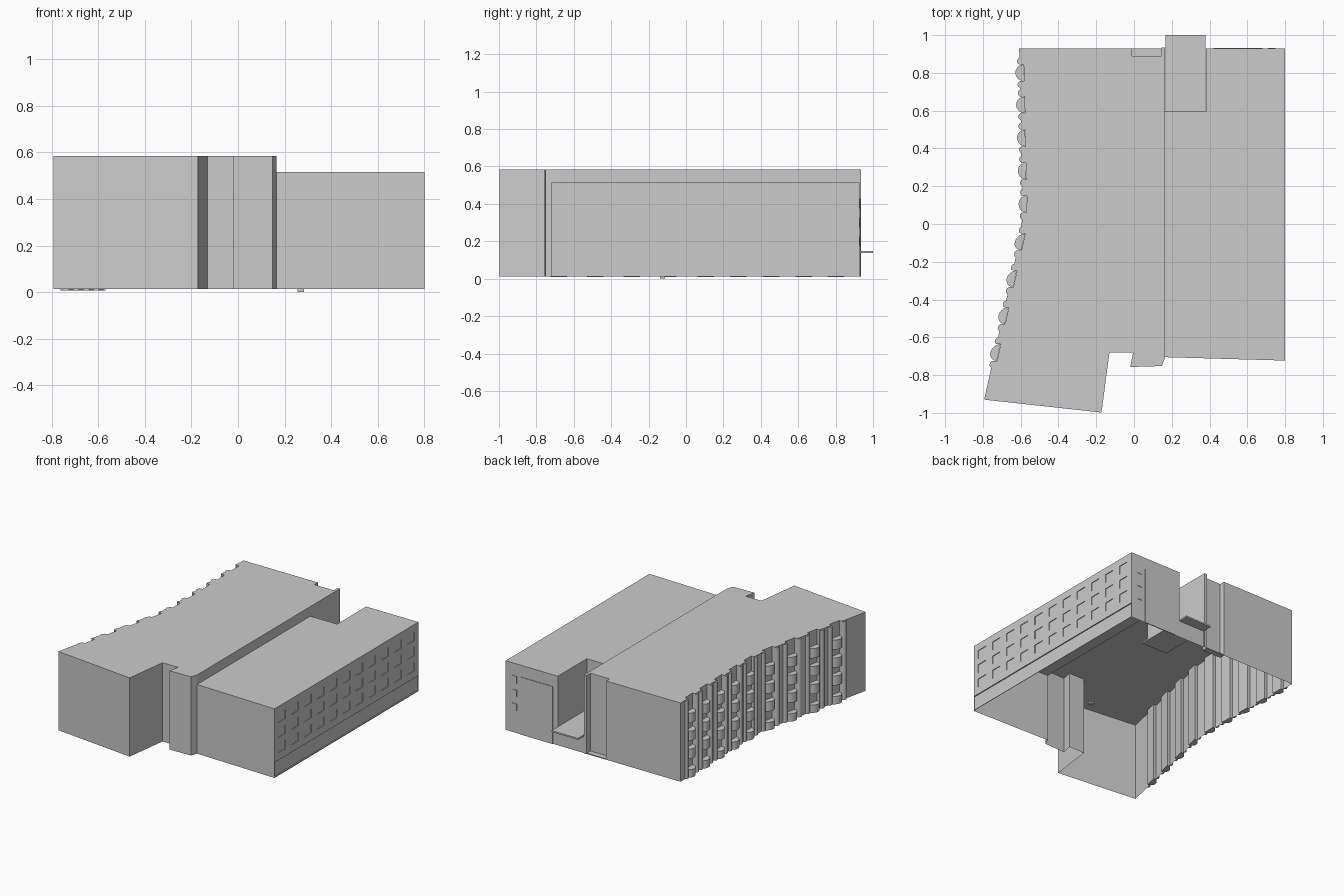
import bpy, bmesh, math

if "Cube" in bpy.data.objects:
    bpy.data.objects.remove(bpy.data.objects["Cube"])

BASE, TOP, LOW = 0.013, 0.585, 0.515


def make(name, bm):
    bmesh.ops.remove_doubles(bm, verts=bm.verts, dist=1e-5)
    bmesh.ops.recalc_face_normals(bm, faces=bm.faces)
    me = bpy.data.meshes.new(name)
    bm.to_mesh(me)
    bm.free()
    ob = bpy.data.objects.new(name, me)
    bpy.context.collection.objects.link(ob)
    return ob


def face(bm, pts):
    return bm.faces.new([bm.verts.new(p) for p in pts])


def wall(bm, p, q, z0, z1):
    return face(bm, [(*p, z0), (*q, z0), (*q, z1), (*p, z1)])


def prism(bm, pts, z0, z1):
    face(bm, [(*p, z0) for p in pts])
    face(bm, [(*p, z1) for p in pts])
    for p, q in zip(pts, pts[1:] + pts[:1]):
        wall(bm, p, q, z0, z1)


def box(bm, x0, x1, y0, y1, z0, z1):
    prism(bm, [(x0, y0), (x1, y0), (x1, y1), (x0, y1)], z0, z1)


# bent line of the west facade
EDGE = [(0.93, -0.608), (0.1, -0.588), (-0.05, -0.598), (-0.93, -0.793)]


def edge_x(y):
    for (ya, xa), (yb, xb) in zip(EDGE, EDGE[1:]):
        if y >= yb:
            return xa + (xb - xa) * (ya - y) / (ya - yb)
    return EDGE[-1][1]


BAYS = [0.80, 0.63, 0.455, 0.28, 0.105, -0.095, -0.29, -0.485, -0.68]
HALF = 0.044

# tall wing: hollow shell, footprint with bay recesses and entrance notches
west = [(-0.608, 0.93)]
for y in BAYS:
    for dy, dx in ((HALF, 0), (HALF, 0.022), (-HALF, 0.022), (-HALF, 0)):
        west.append((edge_x(y + dy) + dx, y + dy))
west.append((-0.793, -0.93))
outline = west + [(-0.172, -0.998), (-0.13, -0.68), (-0.005, -0.68), (-0.02, -0.757),
                  (0.148, -0.752), (0.165, -0.705), (0.165, 0.595), (0.165, 0.935),
                  (0.145, 0.935), (0.145, 0.89), (-0.01, 0.89), (-0.01, 0.93)]
bm = bmesh.new()
face(bm, [(*p, TOP) for p in outline])
for p, q in zip(outline, outline[1:] + outline[:1]):
    z0 = BASE
    if p[0] == q[0] == 0.165:
        z0 = LOW if q[1] < 0.6 else 0.145
    wall(bm, p, q, z0, TOP)
make("tall_wing", bm)

# rear recess threshold
bm = bmesh.new()
box(bm, -0.01, 0.145, 0.89, 0.93, BASE, 0.02)
make("rear_threshold", bm)

# lower wing: hollow shell with a loading slot at the rear
bm = bmesh.new()
face(bm, [(x, y, LOW) for x, y in ((0.165, -0.705), (0.8, -0.723), (0.8, 0.928),
                                   (0.38, 0.928), (0.38, 0.595), (0.165, 0.595))])
wall(bm, (0.165, -0.705), (0.8, -0.723), BASE, LOW)
wall(bm, (0.8, 0.928), (0.38, 0.928), BASE, LOW)
wall(bm, (0.38, 0.928), (0.38, 0.595), 0.145, LOW)
wall(bm, (0.38, 0.595), (0.165, 0.595), 0.145, LOW)
wall(bm, (0.38, 0.928), (0.165, 0.928), BASE, 0.145)
make("low_wing", bm)

# east facade: wall grid with recessed windows and a recessed ground strip
COLS, STEP = 11, 0.148
ys, zs = [-0.723], [BASE, 0.02, 0.125]
for i in range(COLS):
    c = 0.1025 + (i - (COLS - 1) / 2) * STEP
    ys += [c - 0.04, c + 0.04]
ys.append(0.928)
for c in (0.21, 0.32, 0.43):
    zs += [c - 0.032, c + 0.032]
zs.append(LOW)
bm = bmesh.new()
windows, strip = [], []
for i, (ya, yb) in enumerate(zip(ys, ys[1:])):
    for j, (za, zb) in enumerate(zip(zs, zs[1:])):
        f = wall(bm, (0.8, ya), (0.8, yb), za, zb)
        if j == 1:
            strip.append(f)
        elif j > 2 and j % 2 == 1 and i % 2 == 1:
            windows.append(f)
bmesh.ops.remove_doubles(bm, verts=bm.verts, dist=1e-5)
for faces, depth in ((windows, 0.005), (strip, 0.008)):
    ret = bmesh.ops.extrude_face_region(bm, geom=faces)["geom"]
    bmesh.ops.translate(bm, vec=(-depth, 0, 0),
                        verts=[v for v in ret if isinstance(v, bmesh.types.BMVert)])
    bmesh.ops.delete(bm, geom=[f for f in faces if f.is_valid], context='FACES_ONLY')
make("east_facade", bm)

# rear panel and small windows beside it
bm = bmesh.new()
box(bm, 0.42, 0.68, 0.926, 0.932, BASE, 0.43)
for z in (0.2, 0.3, 0.4):
    box(bm, 0.71, 0.75, 0.926, 0.931, z - 0.025, z + 0.025)
make("rear_panel", bm)

# loading canopy
bm = bmesh.new()
box(bm, 0.167, 0.379, 0.537, 1.0, 0.137, 0.148)
make("canopy", bm)

# small drain under the low wing
bm = bmesh.new()
box(bm, 0.255, 0.283, -0.14, -0.112, 0.0, 0.013)
make("drain", bm)


# curved bay section bulging out of the west facade
def arc(y, half, out, back, n=10):
    pts = []
    for k in range(n + 1):
        a = math.pi * k / n
        yy = y + half * math.cos(a)
        pts.append((edge_x(yy) + back - (out + back) * math.sin(a), yy))
    return pts


# stacked balconies and base drums in each bay
bm = bmesh.new()
for y in BAYS:
    for z0, z1 in ((0.008, 0.065), (0.145, 0.215), (0.275, 0.345), (0.405, 0.475)):
        prism(bm, arc(y, HALF, 0.023, 0.021), z0, z1)
balconies = make("balconies", bm)

# slender rounded piers on both sides of every bay
bm = bmesh.new()
for y in BAYS:
    for s in (-1, 1):
        prism(bm, arc(y + s * (HALF + 0.018), 0.017, 0.013, 0.0, 8), BASE, TOP - 0.004)
piers = make("piers", bm)

for ob in (balconies, piers):
    bpy.context.view_layer.objects.active = ob
    bpy.ops.object.select_all(action='DESELECT')
    ob.select_set(True)
    bpy.ops.object.shade_smooth_by_angle(angle=math.radians(40))
